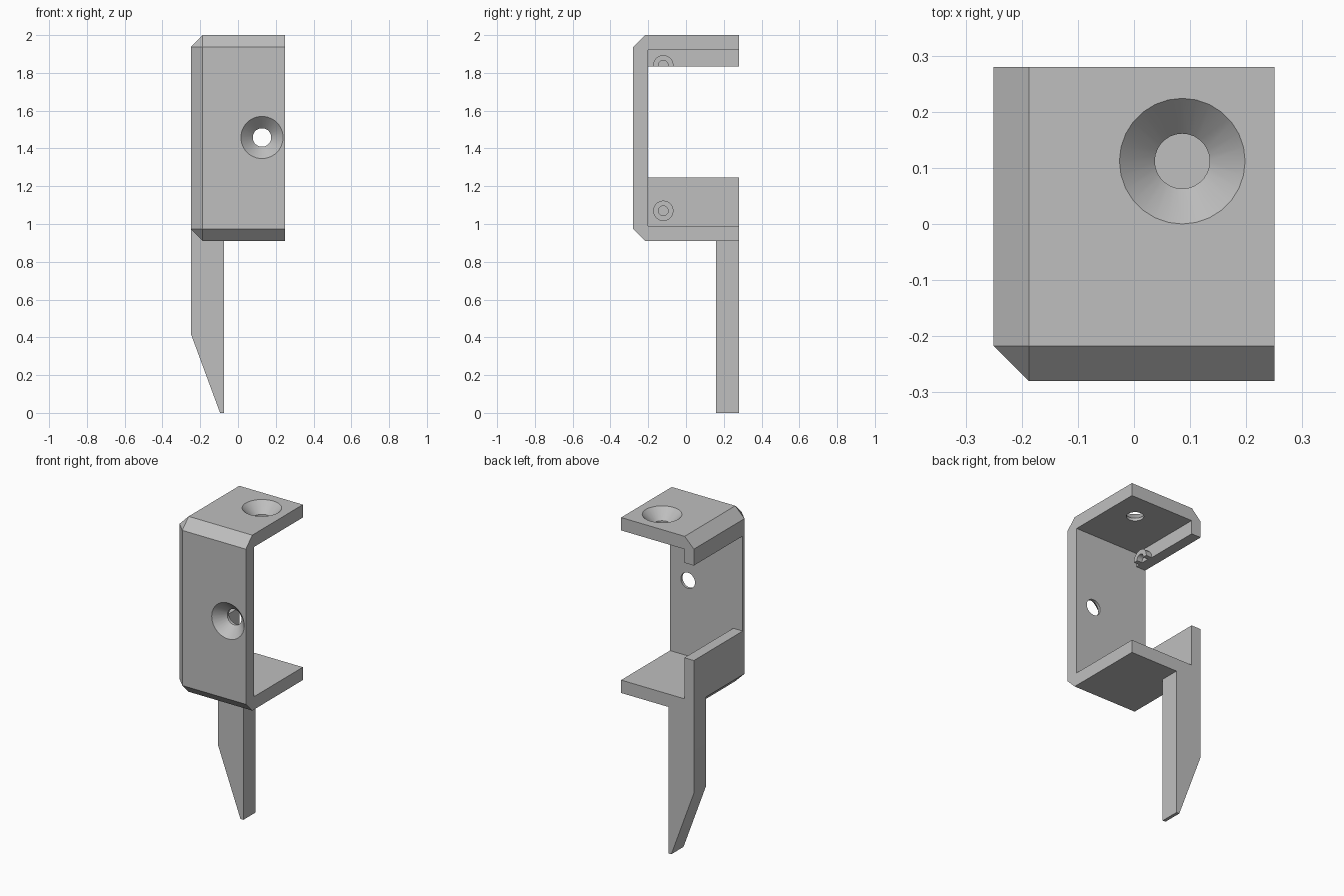
import bpy, bmesh, math
from mathutils import Vector

if "Cube" in bpy.data.objects:
    bpy.data.objects.remove(bpy.data.objects["Cube"], do_unlink=True)

grey = bpy.data.materials.new("plain_grey")
grey.use_nodes = True
colour = (0.52, 0.52, 0.52, 1)
grey.diffuse_color = colour
grey.node_tree.nodes["Principled BSDF"].inputs["Base Color"].default_value = colour


def finish(bm, name):
    bmesh.ops.recalc_face_normals(bm, faces=bm.faces)
    mesh = bpy.data.meshes.new(name)
    bm.to_mesh(mesh)
    bm.free()
    ob = bpy.data.objects.new(name, mesh)
    mesh.materials.append(grey)
    bpy.context.collection.objects.link(ob)
    return ob


def box_mesh(low, high):
    bm = bmesh.new()
    bmesh.ops.create_cube(bm, size=1)
    for v in bm.verts:
        v.co = [h if c > 0 else l for c, l, h in zip(v.co, low, high)]
    return bm


def box(name, low, high):
    return finish(box_mesh(low, high), name)


def lathe(name, profile, centre, axis, steps=28):
    """Revolve (radius, height) points, height running along the axis."""
    bm = bmesh.new()
    pts = [bm.verts.new((r, 0, h)) for r, h in profile]
    edges = [bm.edges.new(pair) for pair in zip(pts, pts[1:])]
    bmesh.ops.spin(bm, geom=pts + edges, cent=(0, 0, 0), axis=(0, 0, 1),
                   angle=math.tau, steps=steps, use_duplicate=False)
    bmesh.ops.remove_doubles(bm, verts=bm.verts, dist=0.0001)
    turn = Vector((0, 0, 1)).rotation_difference(Vector(axis)).to_matrix()
    for v in bm.verts:
        v.co = turn @ v.co + Vector(centre)
    return finish(bm, name)


def activate(ob):
    bpy.ops.object.select_all(action='DESELECT')
    bpy.context.view_layer.objects.active = ob
    ob.select_set(True)


def cut(ob, cutter):
    cutter.hide_render = True
    activate(ob)
    mod = ob.modifiers.new("cut", 'BOOLEAN')
    mod.operation = 'DIFFERENCE'
    mod.solver = 'EXACT'
    mod.object = cutter
    bpy.ops.object.modifier_apply(modifier=mod.name)
    bpy.data.objects.remove(cutter, do_unlink=True)


# Bracket dimensions
X, Y, BASE, TOP = 0.25, 0.28, 0.91, 2.0
WALL, SIDE, CHAMFER = 0.08, 0.065, 0.063
inner_x, inner_y = -X + SIDE, -Y + WALL
lip_low, lip_high = 1.245, 1.835

# Bracket block, chamfered along the front and closed-side outer edges
bm = box_mesh((-X, -Y, BASE), (X, Y, TOP))
mid_z = (BASE + TOP) / 2
outer = []
for e in bm.edges:
    m = (e.verts[0].co + e.verts[1].co) / 2
    left, front, level = m.x < -X + 0.01, m.y < -Y + 0.01, abs(m.z - mid_z) > 0.1
    if (left and front) or (level and (left or front)):
        outer.append(e)
bmesh.ops.bevel(bm, geom=outer, offset=CHAMFER, offset_type='OFFSET',
                segments=1, profile=0.5, affect='EDGES')
bracket = finish(bm, "bracket")

# Hollow inside and the side window between the two lips
cut(bracket, box("cavity", (inner_x, inner_y, BASE + WALL), (1, 1, TOP - WALL)))
cut(bracket, box("window", (-1, inner_y, lip_low), (0, 1, lip_high)))

# Countersunk screw holes: front, top and bottom
sink = [(0, 0.01), (0.122, 0.01), (0.049, -0.063), (0.049, -0.12), (0, -0.12)]
for centre, axis in (((0.127, -Y, 1.458), (0, -1, 0)),
                     ((0.086, 0.112, TOP), (0, 0, 1)),
                     ((0.086, 0.112, BASE), (0, 0, -1))):
    cut(bracket, lathe("hole", sink, centre, axis))

# Pointed leg hanging from the rear corner, fitted under the chamfer
outline = [(-X, BASE + CHAMFER), (-X, 0.42), (-0.095, 0), (-0.075, 0),
           (-0.075, BASE), (-X + CHAMFER, BASE)]
bm = bmesh.new()
face = bm.faces.new([bm.verts.new((x, 0.16, z)) for x, z in outline])
extruded = bmesh.ops.extrude_face_region(bm, geom=[face])["geom"]
for v in extruded:
    if isinstance(v, bmesh.types.BMVert):
        v.co.y = Y
leg = finish(bm, "pointed_leg")

# Small bored bosses on the inside of both lips
boss = [(0, 0), (0.054, 0), (0.054, 0.04), (0.026, 0.04), (0.026, 0.004), (0, 0.004)]
lower_boss = lathe("lower_boss", boss, (inner_x, -0.12, 1.07), (1, 0, 0), 20)
upper_boss = lathe("upper_boss", boss, (inner_x, -0.12, 1.84), (1, 0, 0), 20)
cut(upper_boss, box("trim", (-1, -1, 1), (1, 1, lip_high)))

for ob in (bracket, leg, lower_boss, upper_boss):
    activate(ob)
    bpy.ops.object.shade_smooth_by_angle(angle=math.radians(30))
